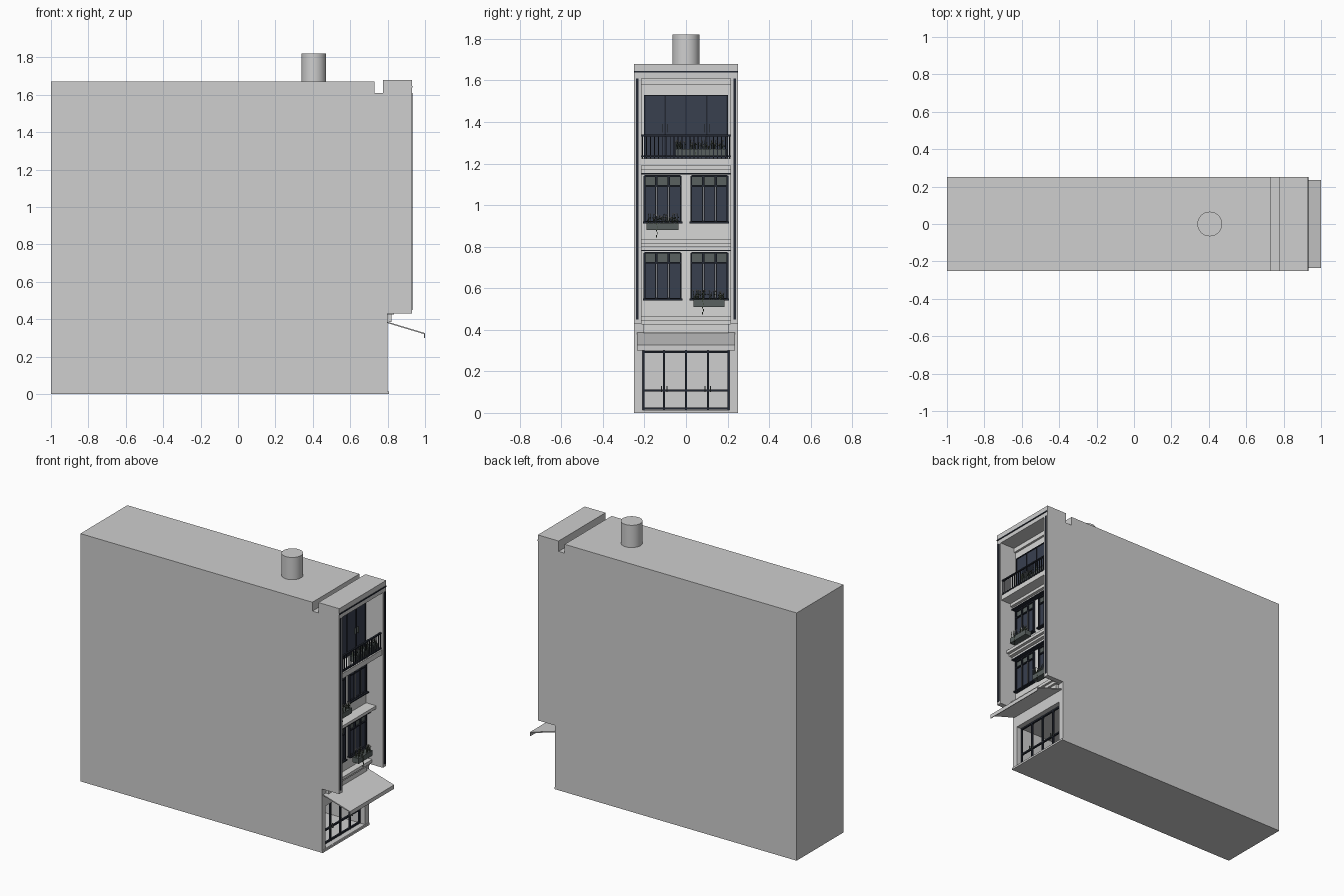
import bpy, bmesh, math, random
from mathutils import Matrix, Vector

if "Cube" in bpy.data.objects:
    bpy.data.objects.remove(bpy.data.objects["Cube"])
random.seed(4)


def material(name, r, g, b):
    m = bpy.data.materials.new(name)
    m.use_nodes = True
    m.diffuse_color = (r, g, b, 1)
    m.node_tree.nodes["Principled BSDF"].inputs["Base Color"].default_value = (r, g, b, 1)
    return m


CONCRETE = material("concrete_grey", 0.62, 0.62, 0.62)
PLASTER = material("pale_plaster", 0.68, 0.68, 0.67)
METAL = material("dark_metal", 0.017, 0.021, 0.032)
GLASS = material("navy_glass", 0.04, 0.05, 0.078)
TRANSOM = material("grey_green", 0.1, 0.12, 0.115)
PETAL = material("pale_petals", 0.6, 0.57, 0.52)
LEAF = material("dark_leaves", 0.06, 0.08, 0.055)


def finish(name, bm, *mats):
    bmesh.ops.recalc_face_normals(bm, faces=bm.faces)
    me = bpy.data.meshes.new(name)
    bm.to_mesh(me)
    bm.free()
    for m in mats:
        me.materials.append(m)
    ob = bpy.data.objects.new(name, me)
    bpy.context.collection.objects.link(ob)
    return ob


def add_box(bm, x, y, z, index=0):
    """Box from (low, high) pairs on each axis."""
    centre = Vector([(a + b) / 2 for a, b in (x, y, z)])
    size = Vector([b - a for a, b in (x, y, z)])
    made = bmesh.ops.create_cube(bm, size=1, matrix=Matrix.Translation(centre) @ Matrix.Diagonal(size).to_4x4())
    for f in {f for v in made["verts"] for f in v.link_faces}:
        f.material_index = index


def boxes(name, mat, *specs):
    bm = bmesh.new()
    for s in specs:
        add_box(bm, *s)
    return finish(name, bm, mat)


def extrude_profile(name, mat, points, half_width):
    """Side profile in x and z, swept across y."""
    bm = bmesh.new()
    face = bm.faces.new([bm.verts.new((x, -half_width, z)) for x, z in points])
    out = bmesh.ops.extrude_face_region(bm, geom=[face])
    moved = [v for v in out["geom"] if isinstance(v, bmesh.types.BMVert)]
    bmesh.ops.translate(bm, verts=moved, vec=(0, 2 * half_width, 0))
    return finish(name, bm, mat)


# Main block with the shop room cut out of its front
W, WALL, IN = 0.25, 0.8, 0.215
body = extrude_profile("main_block", CONCRETE,
                       [(-1, 0), (WALL, 0), (WALL, 1.61), (0.73, 1.61), (0.73, 1.67), (-1, 1.67)], W)
cutter = boxes("shop_cutter", CONCRETE, ((0.4, 0.9), (-0.21, 0.21), (0.015, 0.3)))
cutter.hide_render = True
cutter.hide_set(True)
cut = body.modifiers.new("shop_room", "BOOLEAN")
cut.object = cutter
cut.solver = "EXACT"

# Roof slab, side fins, chimney and plinth
boxes("roof_slab", CONCRETE, ((0.775, 0.93), (-W, W), (1.61, 1.68)))
for side, s in (("right", -1), ("left", 1)):
    y = sorted((s * IN, s * W))
    boxes(side + "_fin", CONCRETE, ((WALL, 0.93), y, (0.43, 1.61)))
    boxes(side + "_fin_strip", METAL, ((0.93, 0.934), sorted((s * 0.229, s * 0.241)), (0.45, 1.61)))
boxes("cornice_line", METAL, ((0.93, 0.934), (-W, W), (1.638, 1.646)))
boxes("front_plinth", CONCRETE, ((WALL, 0.807), (-W, W), (0, 0.013)))
bm = bmesh.new()
bmesh.ops.create_cone(bm, cap_ends=True, segments=32, radius1=0.066, radius2=0.066, depth=0.16,
                      matrix=Matrix.Translation((0.405, 0, 1.74)))
chimney = finish("chimney", bm, CONCRETE)
bpy.context.view_layer.objects.active = chimney
chimney.select_set(True)
bpy.ops.object.shade_smooth_by_angle()
chimney.select_set(False)

# Facade plaster, ledges and stepped cornice
FRONT = 0.805
boxes("facade", PLASTER, ((WALL, FRONT), (-IN, IN), (0.46, 1.61)))
boxes("top_lintel", PLASTER, ((WALL, 0.82), (-IN, IN), (1.58, 1.61)))
boxes("balcony_slab", PLASTER, ((WALL, 0.925), (-IN, IN), (1.19, 1.225)))
boxes("balcony_moulding", PLASTER, ((WALL, 0.85), (-IN, IN), (1.17, 1.19)),
      ((WALL, 0.83), (-IN, IN), (1.155, 1.17)))
boxes("middle_ledge", PLASTER, ((WALL, 0.88), (-IN, IN), (0.815, 0.835)),
      ((WALL, 0.86), (-IN, IN), (0.8, 0.815)), ((WALL, 0.835), (-IN, IN), (0.785, 0.8)))
boxes("ledge_lines", METAL, ((WALL, 0.84), (-IN, IN), (1.148, 1.155)),
      ((WALL, 0.84), (-IN, IN), (0.778, 0.785)))
boxes("lower_cornice", PLASTER, ((WALL, 0.85), (-IN, IN), (0.445, 0.465)),
      ((WALL, 0.835), (-IN, IN), (0.425, 0.445)), ((WALL, 0.82), (-0.205, 0.205), (0.385, 0.425)))

# Sloped awning with a hanging front edge
extrude_profile("awning", CONCRETE, [(WALL, 0.386), (1, 0.326), (1, 0.3), (0.995, 0.3),
                                     (0.995, 0.32), (WALL, 0.379)], 0.235)


def window(name, yc, z0):
    """Three casements under a transom, in a dark surround."""
    h, top, sash = 0.087, z0 + 0.22, z0 + 0.172
    x = FRONT
    bm = bmesh.new()
    add_box(bm, (x, x + 0.004), (yc - h, yc + h), (z0, sash), 1)
    add_box(bm, (x, x + 0.004), (yc - h, yc + h), (sash, top), 2)
    for y in (yc - h, yc + h):
        add_box(bm, (x, x + 0.014), (y - 0.004, y + 0.004), (z0, top))
    for z in (z0, sash, top):
        add_box(bm, (x, x + 0.014), (yc - h, yc + h), (z - 0.004, z + 0.004))
    for y in (yc - 0.03, yc + 0.03):
        add_box(bm, (x, x + 0.012), (y - 0.006, y + 0.006), (z0, top))
        add_box(bm, (x, x + 0.013), (y - 0.002, y + 0.002), (z0 + 0.005, sash - 0.005), 3)
    add_box(bm, (x, x + 0.025), (yc - h - 0.008, yc + h + 0.008), (z0 - 0.008, z0))
    finish(name, bm, METAL, GLASS, TRANSOM, PLASTER)


for floor, z in (("lower", 0.55), ("upper", 0.92)):
    for side, y in (("right", -0.113), ("left", 0.113)):
        window(f"{floor}_{side}_window", y, z)

# Balcony glass doors with handles
bm = bmesh.new()
add_box(bm, (FRONT, FRONT + 0.005), (-0.2, 0.2), (1.225, 1.53), 1)
for y in (-0.198, -0.1, 0, 0.1, 0.198):
    add_box(bm, (FRONT, FRONT + 0.01), (y - 0.003, y + 0.003), (1.225, 1.53))
add_box(bm, (FRONT, FRONT + 0.01), (-0.2, 0.2), (1.524, 1.53))
for y in (-0.112, -0.088, 0.088, 0.112):
    add_box(bm, (FRONT, FRONT + 0.016), (y - 0.0015, y + 0.0015), (1.35, 1.39), 2)
finish("balcony_doors", bm, METAL, GLASS, TRANSOM)

# Balcony railing
bm = bmesh.new()
RAIL = 0.915
for z in (1.235, 1.335):
    add_box(bm, (RAIL - 0.006, RAIL + 0.006), (-IN, IN), (z - 0.004, z + 0.004))
for i in range(23):
    y = -0.209 + i * 0.019
    add_box(bm, (RAIL - 0.002, RAIL + 0.002), (y - 0.002, y + 0.002), (1.225, 1.335))
finish("balcony_railing", bm, METAL)

# Shop front glazing bars and door handles
bm = bmesh.new()
SHOP = (0.755, 0.767)
for y in (-0.205, -0.105, 0, 0.105, 0.205):
    add_box(bm, SHOP, (y - 0.005, y + 0.005), (0.015, 0.3))
for z in (0.022, 0.108, 0.294):
    add_box(bm, SHOP, (-0.21, 0.21), (z - 0.005, z + 0.005))
for y in (-0.118, -0.092, 0.092, 0.118):
    add_box(bm, (0.767, 0.775), (y - 0.002, y + 0.002), (0.1, 0.13), 1)
finish("shop_front_frame", bm, METAL, TRANSOM)


def planter(name, x, y0, y1, z, count):
    """Flower box with thin stems, blossoms and a trailing vine."""
    boxes(name + "_box", TRANSOM, ((x, x + 0.045), (y0, y1), (z - 0.035, z)))
    bm = bmesh.new()
    for i in range(count):
        y, px = random.uniform(y0, y1), x + random.uniform(0.005, 0.045)
        h = random.uniform(0.015, 0.045)
        add_box(bm, (px - 0.001, px + 0.001), (y - 0.001, y + 0.001), (z, z + h))
        for j in range(2):
            at = Vector((px, y + random.uniform(-0.006, 0.006), z + h * (1 - j * 0.4)))
            made = bmesh.ops.create_icosphere(bm, subdivisions=1, radius=random.uniform(0.002, 0.004),
                                              matrix=Matrix.Translation(at))
            for f in {f for v in made["verts"] for f in v.link_faces}:
                f.material_index = 1 - j
    for k in range(5):
        y, zz = (y0 + y1) / 2 - 0.03 + k % 2 * 0.004, z - k * 0.015
        add_box(bm, (x + 0.045, x + 0.048), (y - 0.002, y + 0.002), (zz - 0.012, zz))
    finish(name + "_flowers", bm, LEAF, PETAL)


planter("upper_planter", 0.83, -0.19, -0.035, 0.915, 40)
planter("lower_planter", 0.83, 0.035, 0.185, 0.545, 40)
planter("balcony_planter", 0.865, -0.05, 0.195, 1.27, 60)
